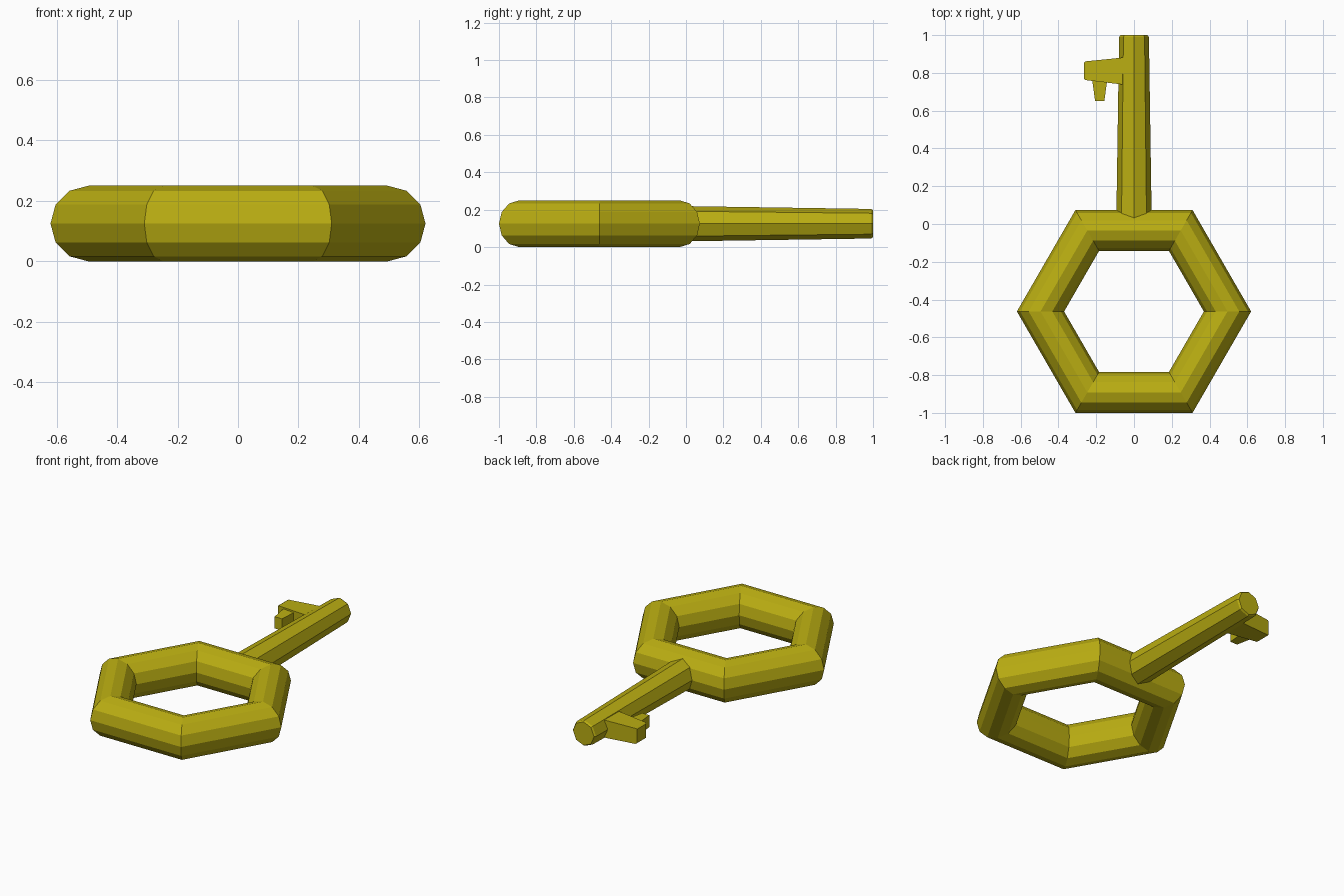
import bpy, bmesh, math
from mathutils import Vector

if "Cube" in bpy.data.objects:
    bpy.data.objects.remove(bpy.data.objects["Cube"])

MID = 0.125  # height of the centre plane

gold = bpy.data.materials.new("dull_gold")
gold.diffuse_color = (0.49, 0.42, 0.006, 1)
gold.use_nodes = True
gold.node_tree.nodes["Principled BSDF"].inputs["Base Color"].default_value = gold.diffuse_color


def loft(name, sections, closed=False):
    """Skin a list of equal-length point loops; cap the ends unless closed."""
    bm = bmesh.new()
    loops = [[bm.verts.new(p) for p in s] for s in sections]
    n = len(loops[0])
    pairs = list(zip(loops, loops[1:]))
    if closed:
        pairs.append((loops[-1], loops[0]))
    else:
        bm.faces.new(loops[0])
        bm.faces.new(loops[-1])
    for a, b in pairs:
        for i in range(n):
            j = (i + 1) % n
            bm.faces.new((a[i], a[j], b[j], b[i]))
    bmesh.ops.recalc_face_normals(bm, faces=bm.faces)
    me = bpy.data.meshes.new(name)
    bm.to_mesh(me)
    bm.free()
    me.materials.append(gold)
    ob = bpy.data.objects.new(name, me)
    bpy.context.collection.objects.link(ob)
    return ob


def circle(n):
    return [(math.cos(2 * math.pi * i / n), math.sin(2 * math.pi * i / n)) for i in range(n)]


# Hexagonal ring handle with a twelve-sided section
R, r = 0.495, 0.125
loft("ring_handle",
     [[(u * (R + r * c), -0.463 + v * (R + r * c), MID + r * s) for c, s in circle(12)]
      for u, v in circle(6)], closed=True)

# Tapered eight-sided shaft with a small chamfer at the tip
loft("shaft",
     [[(rad * c, y, MID + rad * s) for c, s in circle(8)]
      for y, rad in ((0.0, 0.094), (0.99, 0.079), (1.0, 0.072))])


def rect_x(x, y0, y1, h):
    return [(x, y0, MID - h), (x, y1, MID - h), (x, y1, MID + h), (x, y0, MID + h)]


def rect_y(y, x0, x1, h):
    return [(x0, y, MID - h), (x1, y, MID - h), (x1, y, MID + h), (x0, y, MID + h)]


# Bit reaching sideways from the shaft
loft("bit", [rect_x(-0.03, 0.735, 0.884, 0.055),
             rect_x(-0.257, 0.762, 0.861, 0.048),
             rect_x(-0.265, 0.768, 0.855, 0.043)])

# Tooth pointing back towards the ring
loft("tooth", [rect_y(0.79, -0.225, -0.138, 0.042),
               rect_y(0.652, -0.206, -0.157, 0.036)])
